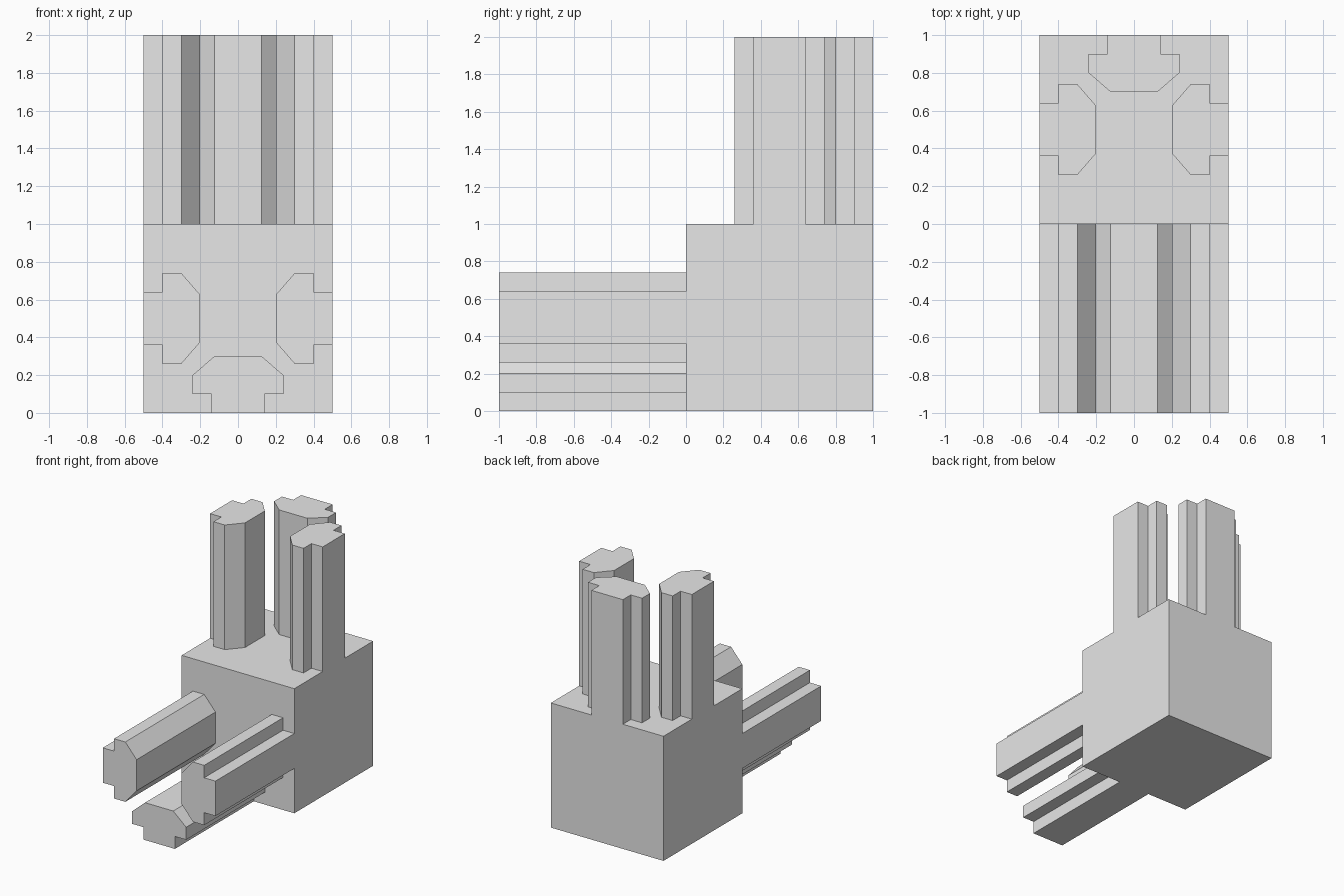
import bpy
import bmesh
from mathutils import Vector

cube = bpy.data.objects.get("Cube")
if cube:
    bpy.data.objects.remove(cube, do_unlink=True)

# Single plain grey
grey = bpy.data.materials.new("light_grey")
grey.use_nodes = True
grey.diffuse_color = (0.8, 0.8, 0.8, 1)
grey.node_tree.nodes["Principled BSDF"].inputs["Base Color"].default_value = (0.8, 0.8, 0.8, 1)

# Half of the keyed prong section: (half width, depth inward)
HALF = [(0.14, 0), (0.14, 0.1), (0.24, 0.1), (0.24, 0.2), (0.125, 0.3)]
SECTION = HALF + [(-w, d) for w, d in reversed(HALF)]
X, Y, Z = Vector((1, 0, 0)), Vector((0, 1, 0)), Vector((0, 0, 1))


def prism(name, section, origin, across, inward, along):
    """Extrude a flat section one unit along a direction."""
    bm = bmesh.new()
    base = bm.faces.new([bm.verts.new(origin + across * w + inward * d) for w, d in section])
    new = bmesh.ops.extrude_face_region(bm, geom=[base])["geom"]
    bmesh.ops.translate(bm, vec=along, verts=[v for v in new if isinstance(v, bmesh.types.BMVert)])
    bmesh.ops.recalc_face_normals(bm, faces=bm.faces)
    mesh = bpy.data.meshes.new(name)
    bm.to_mesh(mesh)
    bm.free()
    mesh.materials.append(grey)
    obj = bpy.data.objects.new(name, mesh)
    bpy.context.collection.objects.link(obj)


# Corner block
prism("corner_block", [(-0.5, 0), (0.5, 0), (0.5, 1), (-0.5, 1)], Vector(), X, Y, Z)

# Three prongs on top and three on the front, keyed to the outer sides
centre = Vector((0, 0.5, 0.5))
for group, along, back in (("top", Z, Y), ("front", -Y, -Z)):
    start = centre + along * 0.5
    for side, outward, across in (("left", X, back), ("right", -X, back), ("middle", back, X)):
        prism(f"{group}_{side}_prong", SECTION, start + outward * 0.5, across, -outward, along)
